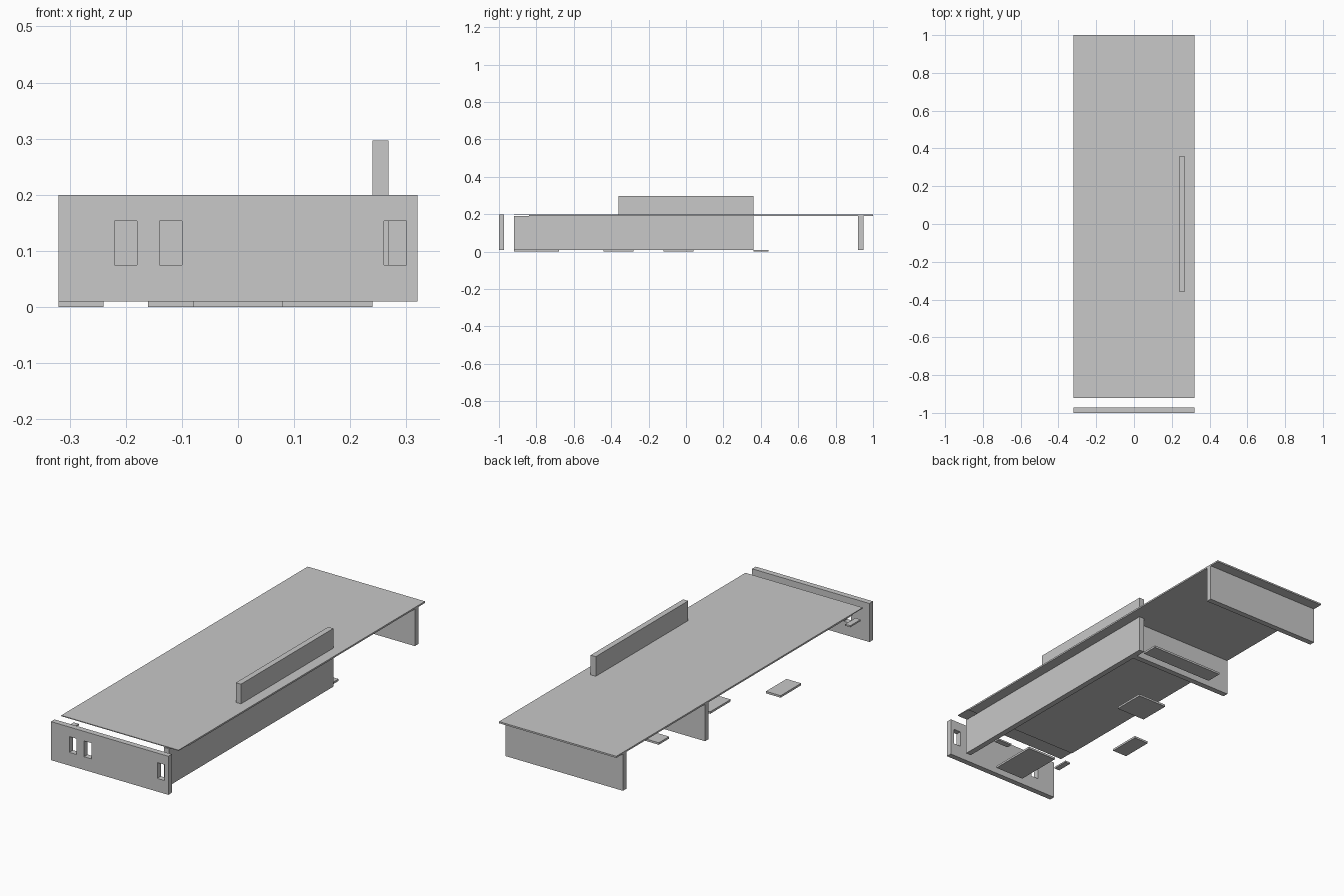
import bpy

if "Cube" in bpy.data.objects:
    bpy.data.objects.remove(bpy.data.objects["Cube"])

grey = bpy.data.materials.new("light_grey")
grey.diffuse_color = (0.58, 0.58, 0.58, 1.0)
grey.use_nodes = True
grey.node_tree.nodes["Principled BSDF"].inputs["Base Color"].default_value = grey.diffuse_color


def box(name, x, y, z):
    """Box from its (min, max) range on each axis."""
    bpy.ops.mesh.primitive_cube_add(size=1, location=[sum(r) / 2 for r in (x, y, z)])
    ob = bpy.context.object
    ob.name = name
    ob.scale = [r[1] - r[0] for r in (x, y, z)]
    bpy.ops.object.transform_apply(location=False, rotation=False, scale=True)
    ob.data.materials.append(grey)
    return ob


T = 0.028            # wall thickness
WALL_Z = (0.01, 0.192)
FULL = (-0.32, 0.32)

# Flat roof with a thinner front strip
box("roof", FULL, (-0.84, 1.0), (0.192, 0.2))
box("roof_front_strip", FULL, (-0.92, -0.84), (0.196, 0.2))

# Supporting walls and the parapet above the roof
box("long_wall", (0.24, 0.24 + T), (-0.92, 0.36), WALL_Z)
box("cross_wall", (-0.32, 0.24), (0.28, 0.28 + T), WALL_Z)
box("back_wall", FULL, (0.92, 0.92 + T), WALL_Z)
box("parapet", (0.24, 0.24 + T), (-0.36, 0.36), (0.2, 0.297))

# Free-standing front wall with three window openings
front = box("front_wall", FULL, (-1.0, -1.0 + T), (0.01, 0.2))
for i, x in enumerate((-0.22, -0.14, 0.26)):
    cutter = box(f"window_cutter_{i}", (x, x + 0.04), (-1.05, -0.93), (0.075, 0.153))
    cutter.hide_render = True
    cutter.hide_viewport = True
    mod = front.modifiers.new(f"window_{i}", "BOOLEAN")
    mod.operation = "DIFFERENCE"
    mod.solver = "EXACT"
    mod.object = cutter

# Paving slabs on the ground
slabs = [
    ((-0.08, 0.08), (-0.92, -0.68)),
    ((-0.32, -0.24), (-0.44, -0.28)),
    ((-0.16, 0.0), (-0.12, 0.04)),
    ((-0.16, 0.24), (0.36, 0.44)),
]
for i, (x, y) in enumerate(slabs):
    box(f"paving_slab_{i}", x, y, (0.0, 0.01))

# Small ledges behind the front wall
box("side_ledge", (-0.308, -0.28), (-0.92, -0.84), (0.13, 0.138))
box("inner_ledge", (0.02, 0.10), (-0.91, -0.882), (0.13, 0.138))
